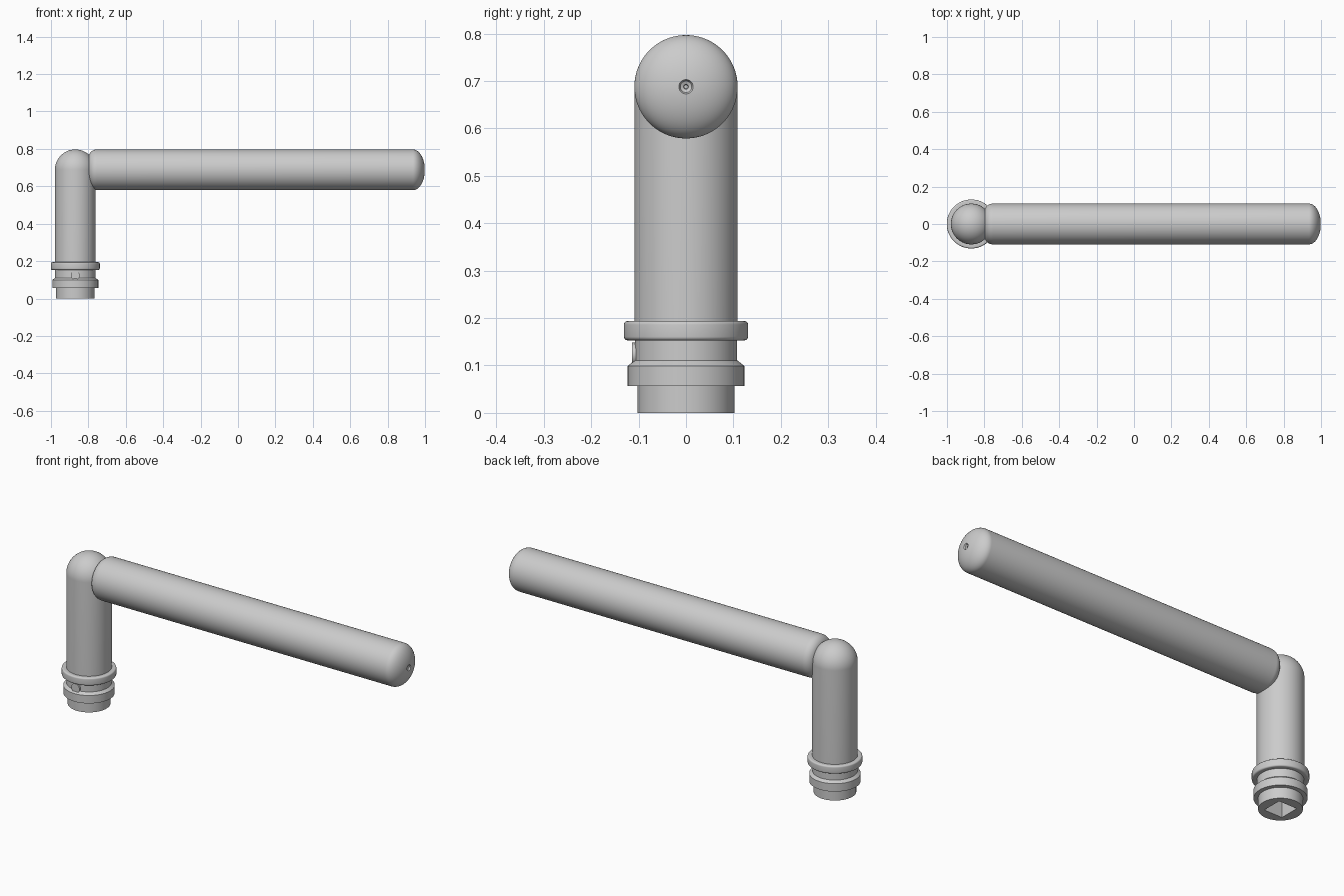
import bpy, bmesh
from math import sin, cos, pi, radians
from mathutils import Matrix

if "Cube" in bpy.data.objects:
    bpy.data.objects.remove(bpy.data.objects["Cube"])

NECK_X, AXIS_Z, R = -0.87, 0.688, 0.109


def arc(cr, cz, rr, rz, a0, a1, n):
    """Points (radius, height) along an elliptical arc, angles in degrees."""
    angles = [radians(a0 + (a1 - a0) * i / n) for i in range(n + 1)]
    return [(max(cr + rr * cos(a), 0.0), cz + rz * sin(a)) for a in angles]


def lathe(name, profile, matrix, segments=96):
    """Revolve a (radius, height) profile into a closed smooth solid."""
    bm = bmesh.new()
    verts = [bm.verts.new((r, 0, z)) for r, z in profile]
    edges = [bm.edges.new(p) for p in zip(verts, verts[1:])]
    bmesh.ops.spin(bm, geom=verts + edges, cent=(0, 0, 0), axis=(0, 0, 1),
                   angle=2 * pi, steps=segments)
    bmesh.ops.remove_doubles(bm, verts=bm.verts, dist=1e-5)
    bmesh.ops.recalc_face_normals(bm, faces=bm.faces)
    bm.transform(matrix)
    mesh = bpy.data.meshes.new(name)
    bm.to_mesh(mesh)
    bm.free()
    obj = bpy.data.objects.new(name, mesh)
    bpy.context.collection.objects.link(obj)
    return obj


def smooth(obj):
    bpy.ops.object.select_all(action='DESELECT')
    obj.select_set(True)
    bpy.context.view_layer.objects.active = obj
    bpy.ops.object.shade_smooth_by_angle(angle=radians(30))


# Upright neck: stepped base, chamfered ring, groove, rounded collar, domed top
f = 0.008
profile = [(0, 0), (0.102, 0), (0.102, 0.057), (0.123, 0.057), (0.123, 0.099),
           (0.108, 0.111), (0.108, 0.153)]
profile += arc(0.131 - f, 0.153 + f, f, f, -90, 0, 5)
profile += arc(0.131 - f, 0.194 - f, f, f, 0, 90, 5)
profile += [(R, 0.194)] + arc(0, AXIS_Z, R, R, 0, 90, 24)
neck = lathe("neck", profile, Matrix.Translation((NECK_X, 0, 0)))

# Square spindle socket in the underside
bpy.ops.mesh.primitive_cube_add(size=1, location=(NECK_X, 0, 0))
cutter = bpy.context.object
cutter.name = "spindle_socket_cutter"
cutter.scale = (0.105, 0.105, 0.3)
cutter.hide_render = True
mod = neck.modifiers.new("spindle_socket", 'BOOLEAN')
mod.operation, mod.object, mod.solver = 'DIFFERENCE', cutter, 'EXACT'
bpy.context.view_layer.objects.active = neck
bpy.ops.object.modifier_apply(modifier=mod.name)
bpy.data.objects.remove(cutter)
smooth(neck)

# Horizontal lever: filleted inner end, domed tip with a small centre dimple
profile = [(0, -0.80)] + arc(R - 0.045, -0.755, 0.045, 0.045, -90, 0, 10)
profile += arc(0, 0.935, R, 0.064, 0, 82, 20)
profile += [(0.012, 0.992), (0.005, 0.989), (0.004, 0.98), (0, 0.98)]
to_x = Matrix.Translation((0, 0, AXIS_Z)) @ Matrix.Rotation(pi / 2, 4, 'Y')
smooth(lathe("lever", profile, to_x))

# Grub screw on the front of the groove
profile = [(0, 0), (0.024, 0), (0.024, 0.05), (0, 0.05)]
to_front = Matrix.Translation((NECK_X, -0.064, 0.124)) @ Matrix.Rotation(pi / 2, 4, 'X')
smooth(lathe("grub_screw", profile, to_front, 32))
